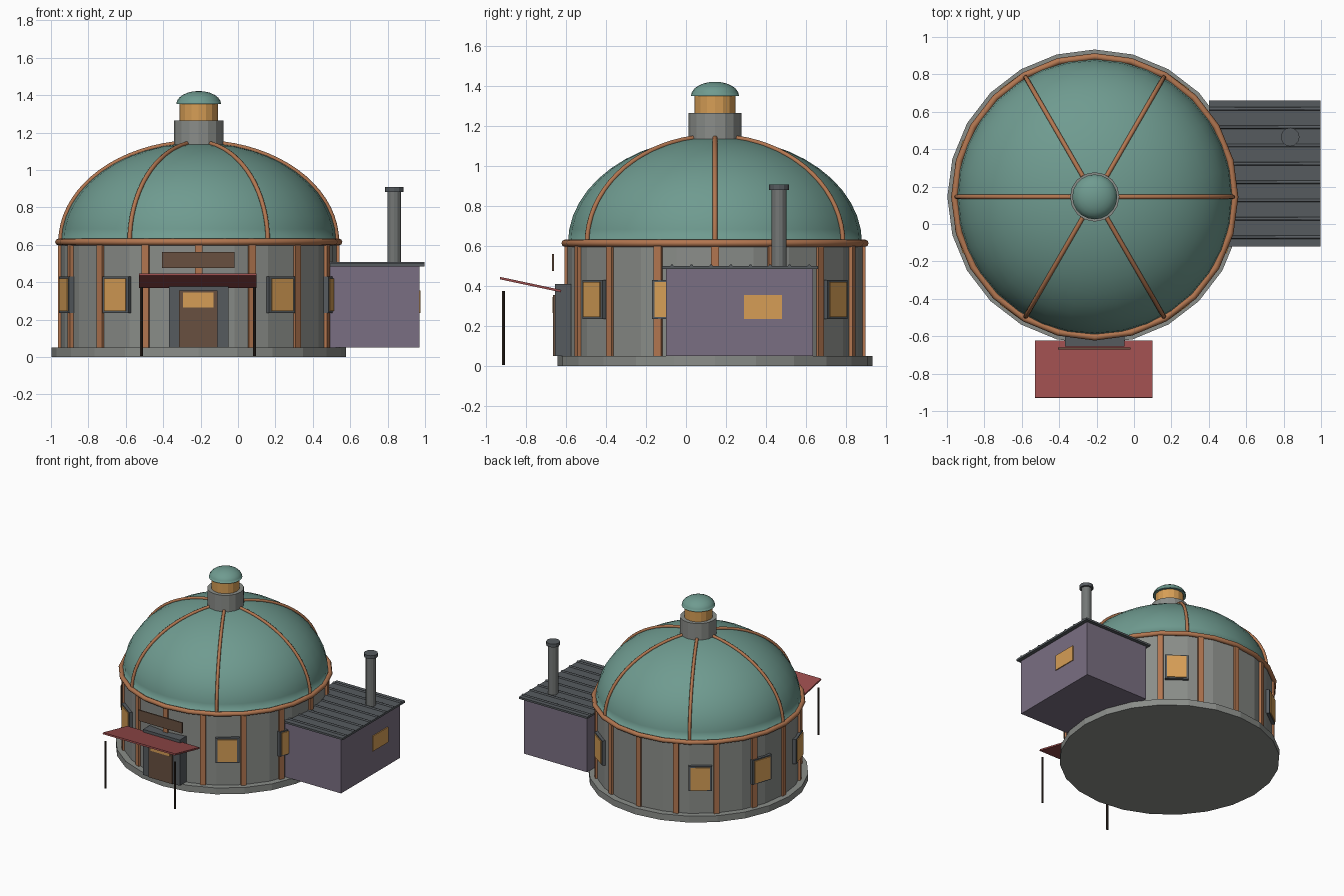
import bpy, bmesh, math
from mathutils import Matrix, Vector

if "Cube" in bpy.data.objects:
    bpy.data.objects.remove(bpy.data.objects["Cube"])

CX, CY = -0.21, 0.145      # centre of the round hall
WALL_R, EAVE = 0.735, 0.615
DOME_R, DOME_H = 0.735, 0.53


def material(name, rgb):
    m = bpy.data.materials.new(name)
    m.use_nodes = True
    lin = [(c / 255 / 12.92) if c < 11 else ((c / 255 + 0.055) / 1.055) ** 2.4 for c in rgb]
    m.diffuse_color = (*lin, 1)
    m.node_tree.nodes["Principled BSDF"].inputs["Base Color"].default_value = (*lin, 1)
    return m


TEAL = material("patina green", (111, 155, 144))
COPPER = material("copper", (178, 118, 80))
STONE = material("stone grey", (138, 141, 137))
GLASS = material("amber glass", (214, 158, 86))
SLATE = material("slate", (86, 91, 95))
PLUM = material("plum siding", (122, 111, 130))
RED = material("red awning", (154, 76, 76))
BROWN = material("brown wood", (104, 80, 64))
DARK = material("dark iron", (52, 42, 36))
STEEL = material("steel", (116, 119, 118))


def add(name, bm, mat, smooth=False):
    bmesh.ops.recalc_face_normals(bm, faces=bm.faces)
    me = bpy.data.meshes.new(name)
    bm.to_mesh(me)
    bm.free()
    me.materials.append(mat)
    ob = bpy.data.objects.new(name, me)
    bpy.context.collection.objects.link(ob)
    if smooth:
        for p in me.polygons:
            p.use_smooth = True
    return ob


def box(name, mat, x, y, z, matrix=None):
    """Box from (low, high) ranges, optionally moved by a matrix."""
    bm = bmesh.new()
    size = [b - a for a, b in (x, y, z)]
    mid = [(a + b) / 2 for a, b in (x, y, z)]
    bmesh.ops.create_cube(bm, size=1, matrix=Matrix.Translation(mid) @ Matrix.Diagonal((*size, 1)))
    if matrix:
        bm.transform(matrix)
    return add(name, bm, mat)


def cylinder(name, mat, x, y, z, r, sides):
    bm = bmesh.new()
    bmesh.ops.create_cone(bm, cap_ends=True, segments=sides, radius1=r, radius2=r, depth=z[1] - z[0],
                          matrix=Matrix.Translation((x, y, (z[0] + z[1]) / 2)))
    return add(name, bm, mat)


def half_dome(name, mat, z, r, h, segments, rings):
    """Spun quarter ellipse, closed underneath."""
    bm = bmesh.new()
    bmesh.ops.create_uvsphere(bm, u_segments=segments, v_segments=rings, radius=1)
    geom = bm.verts[:] + bm.edges[:] + bm.faces[:]
    bmesh.ops.bisect_plane(bm, geom=geom, plane_co=(0, 0, 0), plane_no=(0, 0, -1), clear_outer=True)
    bmesh.ops.holes_fill(bm, edges=[e for e in bm.edges if e.is_boundary])
    bm.transform(Matrix.Translation((CX, CY, z)) @ Matrix.Diagonal((r, r, h, 1)))
    ob = add(name, bm, mat, smooth=True)
    for p in ob.data.polygons:
        p.use_smooth = p.normal.z > -0.9


def tube(name, mat, points, radius, sides=2, cyclic=False):
    cu = bpy.data.curves.new(name, 'CURVE')
    cu.dimensions = '3D'
    cu.bevel_depth = radius
    cu.bevel_resolution = sides
    cu.use_fill_caps = True
    sp = cu.splines.new('POLY')
    sp.points.add(len(points) - 1)
    for p, co in zip(sp.points, points):
        p.co = (*co, 1)
    sp.use_cyclic_u = cyclic
    cu.materials.append(mat)
    bpy.context.collection.objects.link(bpy.data.objects.new(name, cu))


def around(degrees):
    """Frame on the hall axis, facing the front when degrees is 0."""
    return Matrix.Translation((CX, CY, 0)) @ Matrix.Rotation(math.radians(degrees), 4, 'Z')


# Round hall
cylinder("base_slab", STONE, CX, CY, (0, 0.05), 0.788, 24)
cylinder("hall_wall", STONE, CX, CY, (0.05, EAVE), WALL_R + 0.005, 24)
half_dome("dome", TEAL, EAVE, DOME_R, DOME_H, 32, 24)
ring = [around(a * 15) @ Vector((0, -0.75, EAVE)) for a in range(24)]
tube("eave_ring", COPPER, ring, 0.018, cyclic=True)

# Dome ribs
for i in range(6):
    arc = []
    for k in range(17):
        t = math.radians(80 * k / 16)
        arc.append(around(30 + i * 60) @ Vector(
            (0, -(DOME_R + 0.004) * math.cos(t), EAVE + (DOME_H + 0.004) * math.sin(t))))
    tube("dome_rib", COPPER, arc, 0.012)

# Wall pilasters
for i in range(16):
    box("pilaster", COPPER, (-0.02, 0.02), (-0.752, -0.715), (0.05, EAVE), around(i * 22.5))

# Hall windows, with none at the door or the back
for a in (36, 72, 108, 144):
    for side in (1, -1):
        m = around(a * side)
        box("window_frame", SLATE, (-0.085, 0.085), (-0.757, -0.72), (0.235, 0.43), m)
        box("window_glass", GLASS, (-0.07, 0.07), (-0.764, -0.75), (0.245, 0.42), m)

# Lantern on the dome
cylinder("lantern_collar", STONE, CX, CY, (1.10, 1.265), 0.132, 16)
cylinder("lantern_glass", GLASS, CX, CY, (1.26, 1.355), 0.102, 16)
half_dome("lantern_cap", TEAL, 1.352, 0.12, 0.07, 20, 12)

# Entrance
box("porch_block", SLATE, (-0.37, -0.05), (-0.655, -0.55), (0.05, 0.41))
box("door", BROWN, (-0.315, -0.11), (-0.664, -0.64), (0.05, 0.355))
box("door_window", GLASS, (-0.295, -0.13), (-0.668, -0.66), (0.265, 0.345))
box("sign_board", BROWN, (-0.405, -0.02), (-0.67, -0.66), (0.475, 0.56))

# Awning, rising toward the front, on two posts
tilt = Matrix.Translation((-0.215, -0.777, 0.408)) @ Matrix.Rotation(math.radians(-12), 4, 'X')
box("awning", RED, (-0.315, 0.315), (-0.156, 0.156), (-0.006, 0.006), tilt)
for x in (-0.517, 0.088):
    cylinder("awning_post", DARK, x, -0.913, (0.005, 0.375), 0.008, 8)

# Side annex with a ribbed roof
box("annex_wall", PLUM, (0.42, 0.97), (-0.10, 0.635), (0.05, 0.485))
box("annex_window", GLASS, (0.96, 0.977), (0.29, 0.48), (0.235, 0.355))
box("annex_roof", SLATE, (0.40, 0.998), (-0.12, 0.66), (0.485, 0.5))
for i in range(8):
    y = -0.07 + i * 0.098
    tube("roof_rib", SLATE, [(0.40, y, 0.5), (0.998, y, 0.5)], 0.009, sides=1)

# Chimney
cylinder("chimney_pipe", STEEL, 0.835, 0.465, (0.49, 0.885), 0.037, 12)
cylinder("chimney_cap", SLATE, 0.835, 0.465, (0.882, 0.908), 0.05, 12)
